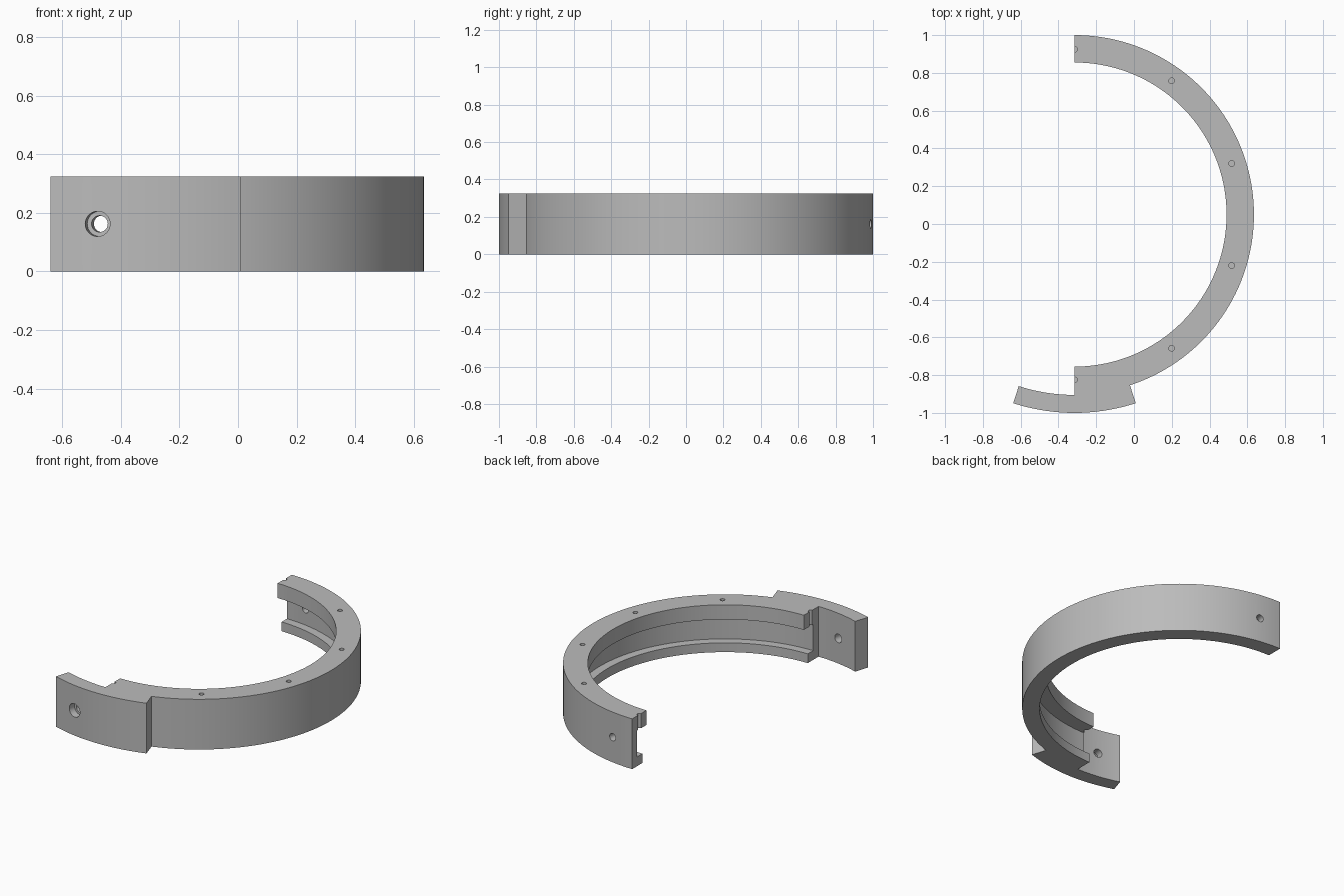
import bpy
import bmesh
from math import sin, cos, pi, radians
from mathutils import Vector, Matrix

if "Cube" in bpy.data.objects:
    bpy.data.objects.remove(bpy.data.objects["Cube"], do_unlink=True)

CENTER = Vector((-0.315, 0.05, 0))
HEIGHT = 0.325
OUTER = 0.95
TAB_OUTER = 1.05
MID = HEIGHT / 2

grey = bpy.data.materials.new("machined grey")
grey.use_nodes = True
colour = (0.5, 0.5, 0.5, 1)
grey.diffuse_color = colour
grey.node_tree.nodes["Principled BSDF"].inputs["Base Color"].default_value = colour


def finish(name, bm):
    bmesh.ops.recalc_face_normals(bm, faces=bm.faces)
    mesh = bpy.data.meshes.new(name)
    bm.to_mesh(mesh)
    bm.free()
    mesh.materials.append(grey)
    obj = bpy.data.objects.new(name, mesh)
    bpy.context.collection.objects.link(obj)
    return obj


def polar(radius, degrees, z=0.0):
    a = radians(degrees)
    return CENTER + Vector((radius * cos(a), radius * sin(a), z))


def swept_arc(name, profile, start, end, steps):
    """Sweep a closed radius/height profile around the ring axis."""
    bm = bmesh.new()
    loops = []
    for i in range(steps + 1):
        angle = start + (end - start) * i / steps
        loops.append([bm.verts.new(polar(r, angle, z)) for r, z in profile])
    n = len(profile)
    for a, b in zip(loops, loops[1:]):
        for k in range(n):
            bm.faces.new((a[k], a[(k + 1) % n], b[(k + 1) % n], b[k]))
    bm.faces.new(loops[0])
    bm.faces.new(loops[-1])
    return finish(name, bm)


def prism(name, outline, height):
    bm = bmesh.new()
    base = bm.faces.new([bm.verts.new(p) for p in outline])
    top = bmesh.ops.extrude_face_region(bm, geom=[base])["geom"]
    verts = [v for v in top if isinstance(v, bmesh.types.BMVert)]
    bmesh.ops.translate(bm, verts=verts, vec=(0, 0, height))
    return finish(name, bm)


def drill(name, start, end, radius):
    """Cylinder cutter running between two points."""
    axis = end - start
    bm = bmesh.new()
    turn = axis.to_track_quat('Z', 'Y').to_matrix().to_4x4()
    bmesh.ops.create_cone(bm, cap_ends=True, segments=32, radius1=radius, radius2=radius,
                          depth=axis.length, matrix=Matrix.Translation((start + end) / 2) @ turn)
    obj = finish(name, bm)
    obj.hide_render = True
    return obj


def combine(target, tool, operation):
    mod = target.modifiers.new(operation.lower(), 'BOOLEAN')
    mod.operation = operation
    mod.solver = 'EXACT'
    mod.object = tool
    bpy.context.view_layer.objects.active = target
    bpy.ops.object.modifier_apply(modifier=mod.name)
    bpy.data.objects.remove(tool, do_unlink=True)


# Half ring with an inward channel, thick upper lip and short lower lip
channel = [(OUTER, 0), (OUTER, HEIGHT), (0.805, HEIGHT), (0.805, 0.23),
           (0.9, 0.23), (0.9, 0.06), (0.845, 0.06), (0.845, 0)]
ring = swept_arc("half_ring", channel, -90, 90, 90)

# Overlapping joint tab, rooted in the ring on one side of the cut
arc = [i * 2 for i in range(10)]
outline = [polar(TAB_OUTER, -108 + i * 2) for i in range(19)]
outline += [polar(0.93, -72 - a) for a in arc]
outline += [polar(0.955, -90 - a) for a in arc]
combine(ring, prism("joint_tab", outline, HEIGHT), 'UNION')

# Pin holes through the upper lip, halved at both cut ends
for angle in range(-90, 91, 36):
    combine(ring, drill("pin_cutter", polar(0.875, angle, 0.2),
                        polar(0.875, angle, 0.4), 0.015), 'DIFFERENCE')

# Counterbored screw hole in the tab, and its mating hole in the far end
for name, angle, inner, outer, radius in (
        ("screw_cutter", -99, 0.92, 1.1, 0.028),
        ("counterbore_cutter", -99, 1.005, 1.1, 0.043),
        ("mating_cutter", 81, 0.87, 1.0, 0.024)):
    combine(ring, drill(name, polar(inner, angle, MID), polar(outer, angle, MID), radius),
            'DIFFERENCE')

bpy.ops.object.select_all(action='DESELECT')
ring.select_set(True)
bpy.context.view_layer.objects.active = ring
bpy.ops.object.shade_smooth_by_angle(angle=radians(30))
